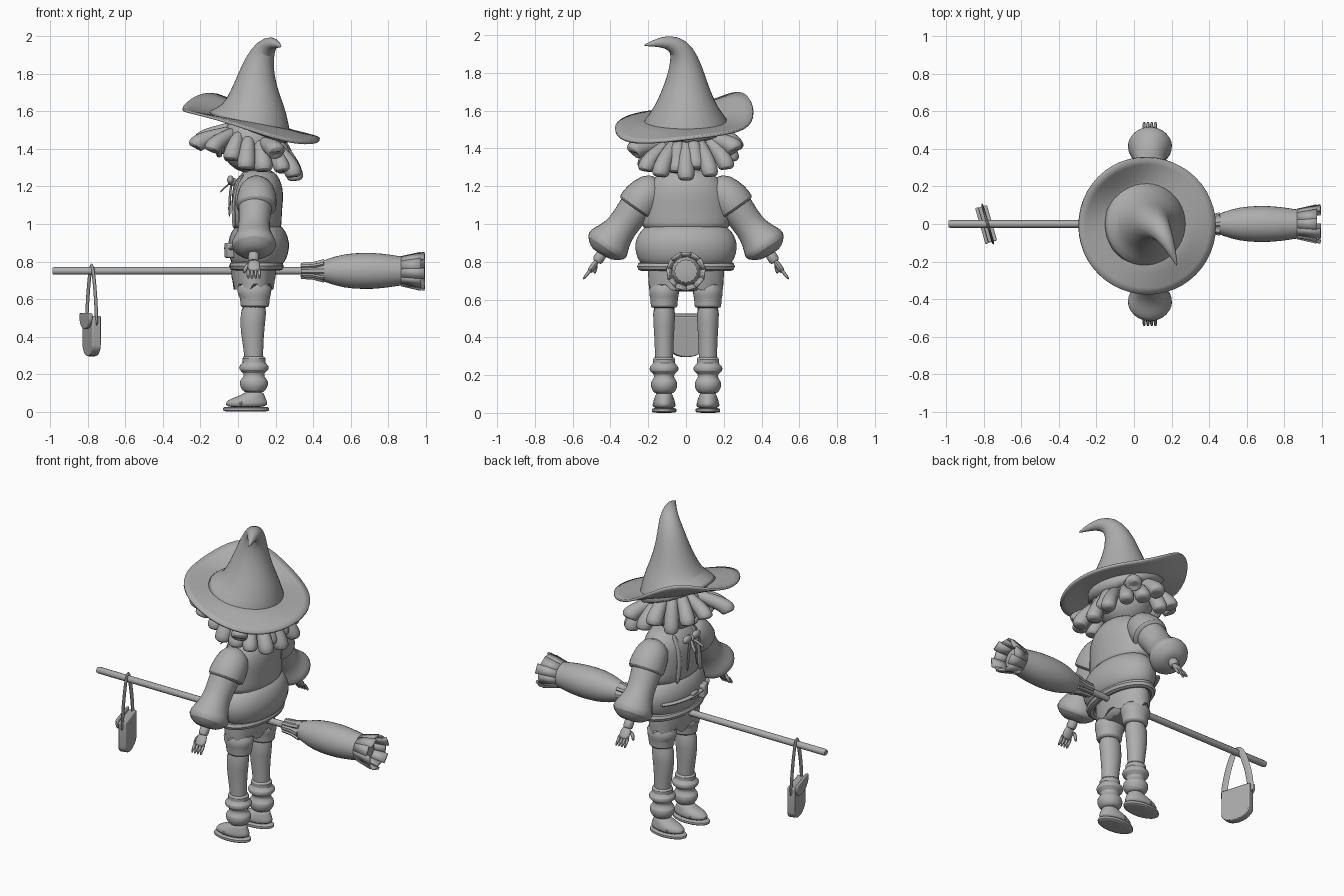
import bpy, bmesh, math, random
from mathutils import Vector, Matrix

random.seed(4)
old = bpy.data.objects.get("Cube")
if old:
    bpy.data.objects.remove(old)

grey = bpy.data.materials.new("plain_grey")
grey.use_nodes = True
COLOUR = (0.42, 0.42, 0.42, 1)
grey.diffuse_color = COLOUR
grey.node_tree.nodes["Principled BSDF"].inputs["Base Color"].default_value = COLOUR
parts = []


def finish(name, bm, subdiv=0, bevel=0, solid=0):
    bmesh.ops.recalc_face_normals(bm, faces=bm.faces)
    mesh = bpy.data.meshes.new(name)
    bm.to_mesh(mesh)
    bm.free()
    ob = bpy.data.objects.new(name, mesh)
    bpy.context.collection.objects.link(ob)
    mesh.materials.append(grey)
    if solid:
        m = ob.modifiers.new("thickness", "SOLIDIFY")
        m.thickness, m.offset = solid, 0
    if bevel:
        m = ob.modifiers.new("bevel", "BEVEL")
        m.width, m.segments = bevel, 2
    if subdiv:
        ob.modifiers.new("smooth", "SUBSURF").levels = subdiv
    parts.append(ob)


def skin(name, rings, closed=False, **kw):
    """Joins rings of points with faces; caps the ends unless closed."""
    bm = bmesh.new()
    loops = [[bm.verts.new(p) for p in ring] for ring in rings]
    n = len(loops[0])
    pairs = list(zip(loops, loops[1:])) + ([(loops[-1], loops[0])] if closed else [])
    for a, b in pairs:
        for i in range(n):
            j = (i + 1) % n
            bm.faces.new((a[i], a[j], b[j], b[i]))
    if not closed:
        bm.faces.new(loops[0])
        bm.faces.new(loops[-1])
    finish(name, bm, **kw)


def circle(n):
    return [(math.cos(t), math.sin(t)) for t in (math.tau * i / n for i in range(n))]


def stack(name, rows, y=0, segs=16):
    """Upright body from rows of (z, centre x, half depth, half width)."""
    skin(name, [[(cx + rx * c, y + ry * s, z) for c, s in circle(segs)]
                for z, cx, rx, ry in rows], subdiv=1)


def sweep(name, path, segs=10, flat=1, closed=False, subdiv=1):
    """Round tube along (x, y, z, radius) points."""
    pts = [Vector(p[:3]) for p in path]
    span = pts[len(pts) // 2] - pts[0] if closed else pts[-1] - pts[0]
    side = Vector([1 if i == min(range(3), key=lambda k: abs(span[k])) else 0 for i in range(3)])
    rings, last = [], len(pts) - 1
    for i, p in enumerate(pts):
        if closed:
            t = pts[(i + 1) % len(pts)] - pts[i - 1]
        else:
            t = pts[min(i + 1, last)] - pts[max(i - 1, 0)]
        t.normalize()
        side = (side - t * side.dot(t)).normalized()
        up = t.cross(side)
        r = path[i][3]
        rings.append([p + side * c * r + up * s * r * flat for c, s in circle(segs)])
    skin(name, rings, closed=closed, subdiv=subdiv)


def ball(name, at, size):
    bm = bmesh.new()
    bmesh.ops.create_uvsphere(bm, u_segments=20, v_segments=12, radius=1,
                              matrix=Matrix.Translation(at) @ Matrix.Diagonal((*size, 1)))
    finish(name, bm)


def box(name, at, size, turn=0):
    bm = bmesh.new()
    m = Matrix.Translation(at) @ Matrix.Rotation(turn, 4, "Z") @ Matrix.Diagonal((*size, 1))
    bmesh.ops.create_cube(bm, size=1, matrix=m)
    finish(name, bm, bevel=.008)


def ring(name, at, rx, ry, tube, axis="z", tilt=0):
    ax, ay, az = at
    path = []
    for c, s in circle(24):
        if axis == "z":
            path.append((ax + rx * c, ay + ry * s, az + tilt * c, tube))
        else:
            path.append((ax, ay + rx * c, az + ry * s, tube))
    sweep(name, path, segs=8, closed=True, subdiv=0)


# Hat: bent cone and a wavy brim, lifted at the far front and sagging at the near back
sweep("hat_cone", [(.05, 0, 1.49, .26), (.07, 0, 1.54, .225), (.09, 0, 1.61, .175),
                   (.09, 0, 1.7, .132), (.10, 0, 1.79, .1), (.115, -.01, 1.87, .078),
                   (.145, -.035, 1.94, .056), (.18, -.1, 1.967, .036),
                   (.21, -.17, 1.957, .018), (.23, -.225, 1.945, .003)], segs=20)


def swell(c, s, degrees, width):
    a = math.radians(degrees)
    away = math.degrees(math.acos(max(-1, min(1, c * math.cos(a) + s * math.sin(a)))))
    return math.exp(-(away / width) ** 2)


def brim_height(x, reach, c, s):
    lift = .12 * swell(c, s, 122, 38) * max(0, (reach - .2) / .165) ** 1.3
    sag = .055 * swell(c, s, -55, 50) * max(0, (reach - .22) / .145)
    return 1.535 - .19 * (x - .07) + lift - sag


bm = bmesh.new()
grid = [[bm.verts.new((.07 + r * c, -.01 + r * s, brim_height(.07 + r * c, r, c, s)))
         for c, s in circle(48)] for r in (.17, .21, .25, .29, .33, .365)]
for a, b in zip(grid, grid[1:]):
    for i in range(48):
        j = (i + 1) % 48
        bm.faces.new((a[i], a[j], b[j], b[i]))
finish("hat_brim", bm, solid=.014)

# Head, neck, scarf and goggles
ball("head", (.07, 0, 1.43), (.16, .17, .16))
stack("neck", [(1.2, .1, .07, .08), (1.32, .09, .06, .07)])
ring("scarf", (.1, 0, 1.27), .1, .135, .035, tilt=.015)
ball("nose", (-.095, 0, 1.39), (.025, .02, .02))
for side, s in (("left", -1), ("right", 1)):
    ring(side + "_goggle_rim", (-.1, s * .07, 1.42), .05, .05, .016, axis="x")
    ball(side + "_goggle_lens", (-.09, s * .07, 1.42), (.02, .048, .048))

# Hair: thick locks fanned around the head, rows of (angle, reach, tip height)
locks = [(0, .23, 1.23), (30, .26, 1.25), (-32, .26, 1.25), (54, .27, 1.29), (-54, .27, 1.28),
         (78, .25, 1.33), (-75, .22, 1.28), (98, .27, 1.39), (-100, .22, 1.29), (120, .23, 1.33),
         (-122, .22, 1.34), (141, .28, 1.4), (-143, .28, 1.39), (163, .3, 1.43), (-161, .33, 1.41),
         (15, .2, 1.29), (-16, .19, 1.27), (62, .3, 1.39), (-66, .31, 1.38)]
for i, (angle, reach, tip) in enumerate(locks):
    c, s = math.cos(math.radians(angle)), math.sin(math.radians(angle))
    fat = random.uniform(.045, .053)
    top = brim_height(.08 + .13 * c, .3, c, s) - .055
    path = []
    for out, drop, r in ((.12, 0, .6), (.165, .25, .8), (reach * .85, .55, .95),
                         (reach * .97, .85, 1.08), (reach, .97, .9), (reach, 1, .45)):
        path.append((.08 + out * c, out * s, top + (tip - top) * drop, fat * r))
    sweep(f"hair_lock_{i + 1}", path, segs=10)

# Jacket, puffed shirt and waist
stack("jacket", [(.96, .105, .13, .235), (1.0, .1, .135, .24), (1.08, .1, .138, .235),
                 (1.16, .105, .142, .225), (1.22, .105, .13, .2), (1.265, .11, .1, .15),
                 (1.29, .11, .07, .1)])
ring("jacket_hem", (.11, 0, .99), .132, .236, .01, tilt=.03)
stack("puffed_shirt", [(.77, .1, .12, .21), (.79, .105, .145, .25), (.84, .11, .162, .272),
                       (.9, .11, .17, .28), (.96, .11, .15, .252), (1.01, .11, .11, .2)])
ring("shirt_band", (.098, 0, .775), .122, .235, .024)
sweep("belt", [(.11 + .172 * math.cos(a), .28 * math.sin(a), .87, .016)
               for a in (math.pi * (.68 + .08 * k) for k in range(9))], flat=.6)
box("buckle", (-.06, 0, .87), (.02, .06, .05))
box("belt_pouch", (-.045, -.11, .86), (.04, .07, .08), turn=.3)
for s in (-1, 1):
    sweep("jacket_lapel", [(.03, s * .09, 1.27, .02), (-.015, s * .09, 1.18, .02),
                           (-.025, s * .1, 1.06, .02), (-.02, s * .12, .97, .018)], flat=.6)

# Bow with trailing ribbons at the collar
ball("bow_knot", (-.03, 0, 1.225), (.025, .022, .022))
for s in (-1, 1):
    ball("bow_loop", (-.04, s * .045, 1.235), (.018, .038, .024))
    sweep("bow_ribbon", [(-.035, 0, 1.225, .01), (-.065, s * .03, 1.2, .012),
                         (-.1, s * .045, 1.165, .009)], flat=.4)
    sweep("jacket_cord", [(-.035, s * .01, 1.22, .008), (-.046, s * .04, 1.13, .008),
                          (-.046, s * .05, 1.03, .008)], segs=6)

# Shorts with a ragged overskirt
stack("shorts_seat", [(.64, .085, .085, .165), (.68, .083, .102, .18), (.74, .08, .115, .19),
                      (.81, .09, .12, .2)])
cloth = []
for z, rx, ry in ((.79, .12, .2), (.72, .118, .2), (.65, .108, .198)):
    cloth.append([(.083 + rx * c, ry * s, z + (.03 if z < .7 and i % 4 < 2 else 0))
                  for i, (c, s) in enumerate(circle(32))])
skin("ragged_overskirt", cloth)

# Legs, leg warmers, shoes, arms and hands
for side, s in (("left", -1), ("right", 1)):
    y = s * .116
    stack(side + "_shorts_leg", [(.555, .09, .07, .064), (.56, .09, .079, .073),
                                 (.61, .09, .08, .074), (.618, .088, .09, .08),
                                 (.7, .085, .105, .086)], y)
    stack(side + "_leg", [(.06, .085, .042, .04), (.13, .085, .042, .042), (.28, .085, .05, .05),
                          (.36, .08, .056, .05), (.46, .075, .068, .057), (.6, .09, .074, .066)], y)
    stack(side + "_leg_warmer", [(.1, .085, .042, .04), (.11, .085, .062, .06),
                                 (.14, .085, .078, .072), (.165, .085, .078, .072),
                                 (.185, .085, .056, .054), (.205, .085, .054, .052),
                                 (.222, .085, .082, .08), (.245, .085, .082, .08),
                                 (.262, .085, .056, .054), (.285, .085, .068, .064),
                                 (.3, .085, .05, .05)], y)
    stack(side + "_sole", [(0, .043, .118, .06), (.004, .043, .126, .067),
                           (.022, .043, .126, .067), (.026, .043, .118, .062)], y)
    stack(side + "_shoe", [(.02, .043, .117, .06), (.05, .045, .114, .061), (.07, .055, .095, .056),
                           (.088, .08, .062, .048), (.11, .087, .045, .042)], y)
    sweep(side + "_shoe_strap", [(.015, y - .058, .03, .01), (.015, y - .045, .068, .01),
                                 (.015, y, .086, .01), (.015, y + .045, .068, .01),
                                 (.015, y + .058, .03, .01)], segs=8)

    sweep(side + "_sleeve", [(.1, s * .17, 1.2, .085), (.095, s * .23, 1.14, .097),
                             (.09, s * .285, 1.06, .09), (.085, s * .34, .985, .082),
                             (.085, s * .38, .935, .1), (.085, s * .407, .9, .124),
                             (.085, s * .425, .875, .122), (.085, s * .443, .845, .075),
                             (.085, s * .447, .838, .045)], segs=14)
    sweep(side + "_jacket_sleeve", [(.105, s * .13, 1.2, .07), (.1, s * .18, 1.18, .1),
                                    (.1, s * .235, 1.13, .11), (.097, s * .265, 1.085, .112),
                                    (.097, s * .27, 1.078, .095)], segs=14)
    sweep(side + "_wrist", [(.083, s * .435, .86, .032), (.083, s * .46, .82, .03),
                            (.083, s * .475, .795, .032)])
    sweep(side + "_palm", [(.085, s * .468, .81, .026), (.085, s * .485, .785, .036),
                           (.085, s * .505, .755, .036), (.085, s * .512, .745, .025)], flat=.5)
    for k in range(4):
        x = .055 + .02 * k
        sweep(f"{side}_finger_{k + 1}", [(x, s * .5, .765, .01), (x - .002, s * .523, .735, .01),
                                         (x, s * .545, .705, .007)], segs=8)
    sweep(side + "_thumb", [(.06, s * .475, .79, .012), (.037, s * .48, .765, .012),
                            (.032, s * .485, .735, .008)], segs=8)

# Broom: long handle, tied collar, bristle bundle and flared tips
sweep("broom_handle", [(-.99, 0, .75, .017), (-.98, 0, .75, .02), (.5, 0, .75, .02)], segs=12, subdiv=0)
sweep("broom_bristles", [(.38, 0, .75, .035), (.44, 0, .75, .05), (.52, 0, .75, .082),
                         (.61, 0, .75, .098), (.72, 0, .75, .1), (.82, 0, .75, .088),
                         (.88, 0, .75, .076), (.93, 0, .75, .08)], segs=16)
for k in range(8):
    a = math.tau * k / 8
    c, s = math.cos(a), math.sin(a)
    sweep("collar_strip", [(.335, .033 * c, .75 + .033 * s, .016), (.4, .036 * c, .75 + .036 * s, .018),
                           (.46, .052 * c, .75 + .052 * s, .018)], segs=6, flat=.7, subdiv=0)
for k in range(11):
    bm = bmesh.new()
    end = .975 + .02 * (k % 2)
    m = Matrix.Translation((0, 0, .75)) @ Matrix.Rotation(math.tau * k / 11, 4, "X")
    quad = [(.87, -.022, .072), (.87, .022, .072), (end, .03, .095), (end, -.03, .095)]
    bm.faces.new([bm.verts.new(m @ Vector(p)) for p in quad])
    finish(f"bristle_tip_{k + 1}", bm, solid=.014)

# Satchel hanging from the handle: rounded body, flap and strap
turn = Matrix.Translation((-.78, 0, 0)) @ Matrix.Rotation(.28, 4, "Z")


def satchel(name, half, top, low, depth, x):
    """Plate with a flat top and a rounded lower end."""
    arc = [(math.pi * (1 + i / 12)) for i in range(13)]
    outline = [(half, top), (-half, top)]
    outline += [(half * math.cos(t), low + .06 + .06 * math.sin(t)) for t in arc]
    skin(name, [[turn @ Vector((x + d, y, z)) for y, z in outline] for d in (-depth, depth)], bevel=.006)


satchel("satchel_body", .098, .51, .295, .024, 0)
satchel("satchel_flap", .1, .525, .44, .009, -.032)
strap = [(.095, .45), (.09, .55), (.06, .67), (.028, .755), (0, .778),
         (-.028, .755), (-.06, .67), (-.09, .55), (-.095, .45)]
sweep("satchel_strap", [(*(turn @ Vector((0, y, z))), .025) for y, z in strap], segs=8, flat=.3)

# Smooth shading with sharp edges kept
bpy.ops.object.select_all(action="DESELECT")
for ob in parts:
    ob.select_set(True)
bpy.context.view_layer.objects.active = parts[0]
bpy.ops.object.shade_smooth_by_angle(angle=math.radians(40))
